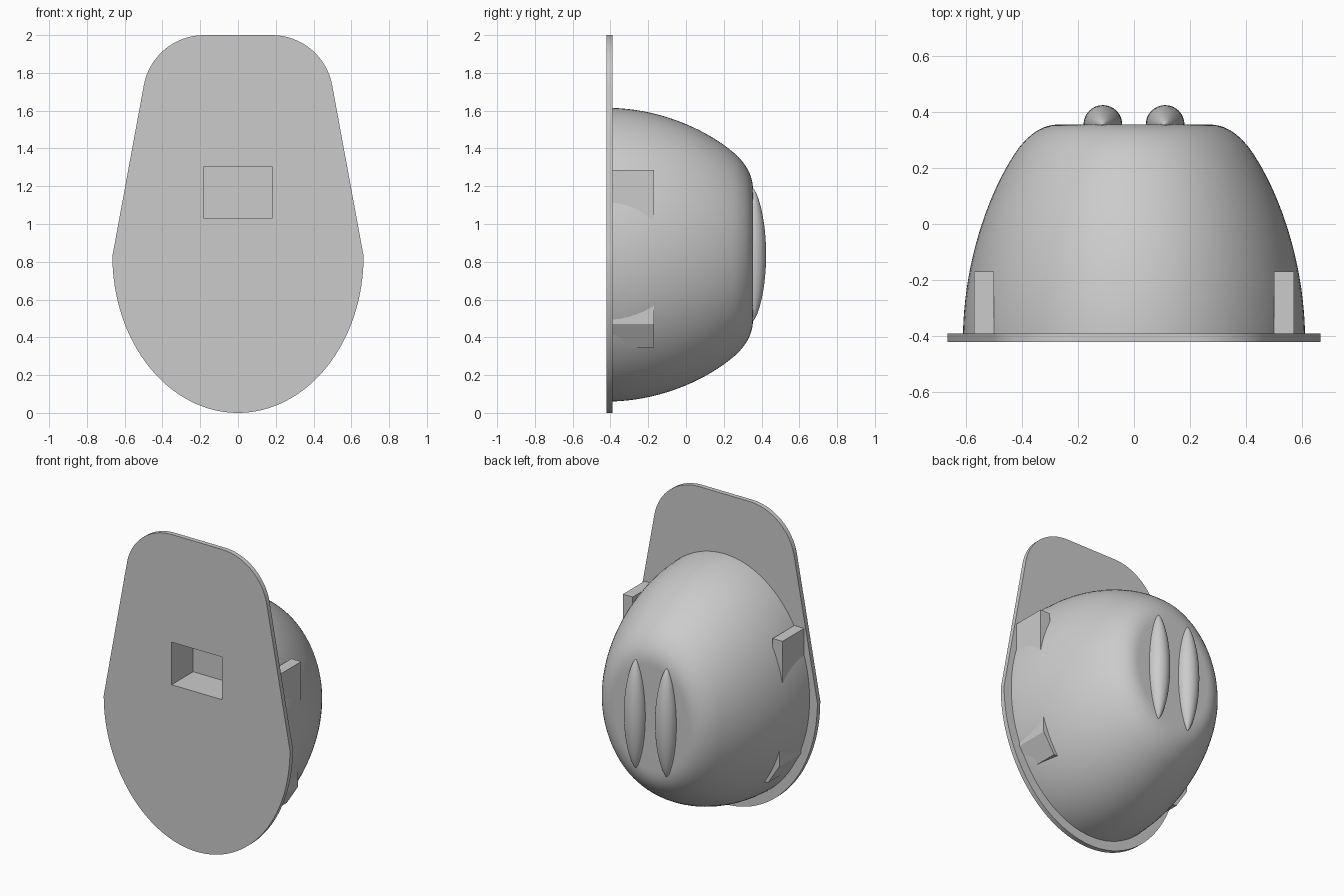
import bpy, bmesh, math
from mathutils import Vector
from mathutils.geometry import interpolate_bezier

if "Cube" in bpy.data.objects:
    bpy.data.objects.remove(bpy.data.objects["Cube"])

grey = bpy.data.materials.new("plain grey")
grey.use_nodes = True
grey.diffuse_color = (0.6, 0.6, 0.6, 1)
grey.node_tree.nodes["Principled BSDF"].inputs["Base Color"].default_value = (0.6, 0.6, 0.6, 1)

MID_Z = 0.8375
PLATE_BACK = -0.39


def finish(name, bm):
    bmesh.ops.recalc_face_normals(bm, faces=bm.faces)
    mesh = bpy.data.meshes.new(name)
    bm.to_mesh(mesh)
    bm.free()
    mesh.materials.append(grey)
    obj = bpy.data.objects.new(name, mesh)
    bpy.context.collection.objects.link(obj)
    return obj


def loft(name, rings):
    """Skin closed rings of equal length and cap both ends."""
    bm = bmesh.new()
    loops = [[bm.verts.new(p) for p in ring] for ring in rings]
    n = len(loops[0])
    for a, b in zip(loops, loops[1:]):
        for i in range(n):
            j = (i + 1) % n
            bm.faces.new((a[i], a[j], b[j], b[i]))
    bm.faces.new(loops[0])
    bm.faces.new(loops[-1][::-1])
    return finish(name, bm)


def prism(name, outline, y0, y1):
    return loft(name, [[(x, y, z) for x, z in outline] for y in (y0, y1)])


def rect(x0, x1, z0, z1):
    return [(x0, z0), (x1, z0), (x1, z1), (x0, z1)]


def activate(obj):
    bpy.ops.object.select_all(action='DESELECT')
    obj.select_set(True)
    bpy.context.view_layer.objects.active = obj


def cut(obj, cutter):
    mod = obj.modifiers.new("cut", 'BOOLEAN')
    mod.operation = 'DIFFERENCE'
    mod.solver = 'EXACT'
    mod.object = cutter
    activate(obj)
    bpy.ops.object.modifier_apply(modifier=mod.name)


def smooth(obj):
    activate(obj)
    bpy.ops.object.shade_smooth_by_angle(angle=math.radians(30))


# Back plate: half ellipse below, tapered sides, rounded top corners
right = []
for i in range(33):
    a = -math.pi / 2 + math.pi / 2 * i / 32
    right.append((0.665 * math.cos(a), 0.83 + 0.83 * math.sin(a)))
for i in range(17):
    a = math.radians(10.4 + 79.6 * i / 16)
    right.append((0.18 + 0.324 * math.cos(a), 1.676 + 0.324 * math.sin(a)))
outline = right + [(-x, z) for x, z in reversed(right[1:])]
plate = prism("face_plate", outline, -0.42, PLATE_BACK)

# Domed body: elliptical sections along a rounded profile
side = interpolate_bezier(Vector((PLATE_BACK, 0.777)), Vector((-0.13, 0.77)),
                          Vector((0.12, 0.66)), Vector((0.27, 0.525)), 20)
shoulder = interpolate_bezier(Vector((0.27, 0.525)), Vector((0.33, 0.463)),
                              Vector((0.355, 0.41)), Vector((0.355, 0.335)), 14)
profile = [(PLATE_BACK - 0.005, 0.777)] + [tuple(p) for p in side + shoulder[1:]] + [(0.355, 0.2)]
SEG = 96
dome = loft("domed_body", [
    [(0.785 * r * math.cos(2 * math.pi * i / SEG), y, MID_Z + r * math.sin(2 * math.pi * i / SEG))
     for i in range(SEG)] for y, r in profile])

# Recess in the front and a cross hole through the body
recess = prism("recess_cutter", rect(-0.18, 0.18, 1.03, 1.305), -0.5, -0.2)
bm = bmesh.new()
bmesh.ops.create_cone(bm, cap_ends=True, segments=24, radius1=0.027, radius2=0.027, depth=2)
for v in bm.verts:
    v.co = Vector((v.co.z, v.co.x - 0.362, v.co.y + 1.17))
hole = finish("hole_cutter", bm)

cut(plate, recess)
cut(dome, recess)
cut(dome, hole)
smooth(plate)
smooth(dome)

for s, label in ((1, "left"), (-1, "right")):
    # Upper lugs: upright blocks pierced by the cross hole
    lug = prism("upper_lug_" + label, rect(s * 0.5, s * 0.57, 0.95, 1.285), PLATE_BACK, -0.17)
    cut(lug, hole)
    smooth(lug)
    # Lower lugs: wedges with a sloping underside
    wedge = [(s * x, z) for x, z in ((0.43, 0.345), (0.467, 0.345), (0.547, 0.47), (0.547, 0.6), (0.43, 0.6))]
    prism("lower_lug_" + label, wedge, PLATE_BACK, -0.17)
    # Long rounded ridges on the back
    rings = []
    for k in range(33):
        t = 0.998 * math.sin(math.pi / 2 * (k / 16 - 1))
        r = 0.069 * (1 - t * t) ** 0.7
        rings.append([(s * 0.111 + r * math.cos(math.pi * i / 16), 0.355 + r * math.sin(math.pi * i / 16),
                       MID_Z + 0.35 * t) for i in range(32)])
    smooth(loft("back_ridge_" + label, rings))

for cutter in (recess, hole):
    bpy.data.objects.remove(cutter)
